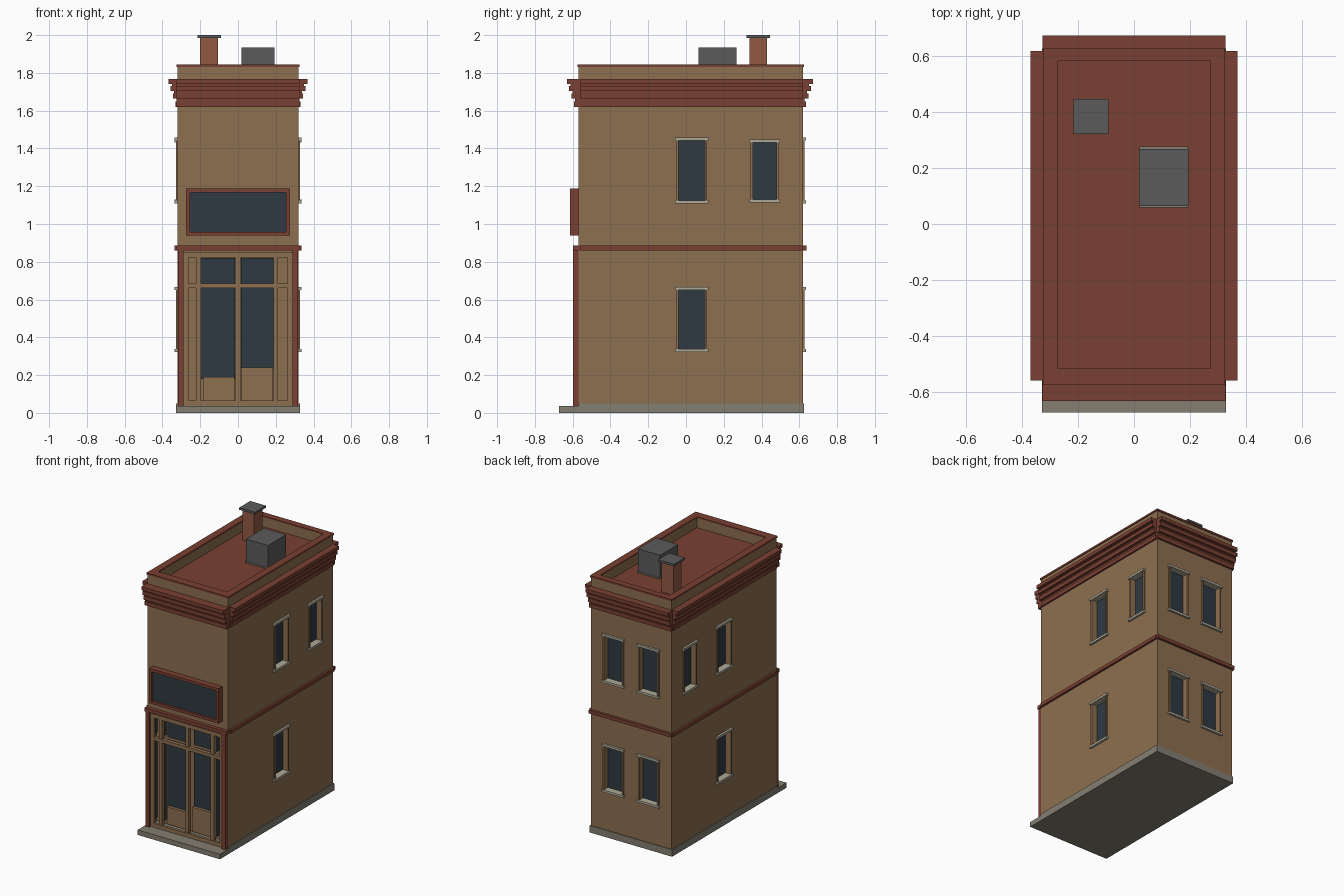
import bpy, bmesh

if "Cube" in bpy.data.objects:
    bpy.data.objects.remove(bpy.data.objects["Cube"])

def material(name, rgb):
    m = bpy.data.materials.new(name)
    m.diffuse_color = (*rgb, 1)
    m.use_nodes = True
    m.node_tree.nodes["Principled BSDF"].inputs["Base Color"].default_value = m.diffuse_color
    return m

TAN = material("tan_wall", (0.27, 0.16, 0.08))
RED = material("red_trim", (0.195, 0.052, 0.033))
GLASS = material("dark_glass", (0.027, 0.042, 0.053))
ROOF = material("roof_grey", (0.105, 0.105, 0.105))
STONE = material("base_stone", (0.23, 0.21, 0.165))
PALE = material("pale_stone", (0.43, 0.40, 0.31))
BRICK = material("chimney_brick", (0.28, 0.10, 0.055))

def boxes(name, mat, *spans):
    """One object from boxes given as (x0, x1, y0, y1, z0, z1)."""
    bm = bmesh.new()
    for x0, x1, y0, y1, z0, z1 in spans:
        made = bmesh.ops.create_cube(bm, size=1)
        for v in made["verts"]:
            v.co = ((x0 + x1) / 2 + v.co.x * (x1 - x0),
                    (y0 + y1) / 2 + v.co.y * (y1 - y0),
                    (z0 + z1) / 2 + v.co.z * (z1 - z0))
    mesh = bpy.data.meshes.new(name)
    bm.to_mesh(mesh)
    bm.free()
    mesh.materials.append(mat)
    ob = bpy.data.objects.new(name, mesh)
    bpy.context.collection.objects.link(ob)
    return ob

def frame(x0, x1, y0, y1, z0, z1, w):
    """Four bars around a rectangle facing the front."""
    return [(x0, x1, y0, y1, z0, z0 + w), (x0, x1, y0, y1, z1 - w, z1),
            (x0, x0 + w, y0, y1, z0 + w, z1 - w), (x1 - w, x1, y0, y1, z0 + w, z1 - w)]

W, F, B = 0.32, -0.57, 0.62   # half width, front and back of the walls

# Windows: wall side, centre along the wall, half width, bottom, top
windows = []
for side in ("right", "left"):
    windows += [(side, 0.03, 0.07, 0.335, 0.655), (side, 0.03, 0.07, 1.12, 1.445),
                (side, 0.417, 0.063, 1.125, 1.435)]
for x in (-0.14, 0.14):
    windows += [("back", x, 0.07, 0.335, 0.655), ("back", x, 0.07, 1.12, 1.445)]

def on_wall(side, a0, a1, d0, d1, z0, z1):
    """Box on a wall: a along the wall, d outwards from its face."""
    if side == "right":
        return (W + d0, W + d1, a0, a1, z0, z1)
    if side == "left":
        return (-W - d1, -W - d0, a0, a1, z0, z1)
    return (a0, a1, B + d0, B + d1, z0, z1)

holes, panes, jambs, ledges = [], [], [], []
for s, c, h, z0, z1 in windows:
    holes.append(on_wall(s, c - h, c + h, -0.04, 0.03, z0, z1))
    panes.append(on_wall(s, c - h, c + h, -0.041, -0.034, z0, z1))
    for a in (c - h - 0.012, c + h):
        jambs.append(on_wall(s, a, a + 0.012, -0.03, 0.008, z0, z1))
    for z in (z0 - 0.012, z1 - 0.004):
        ledges.append(on_wall(s, c - h - 0.018, c + h + 0.018, -0.035, 0.015, z, z + 0.016))

# Walls with window, shopfront and roof recesses
walls = boxes("walls", TAN, (-W, W, F, B, 0.02, 1.835))
cutters = boxes("recess_cutter", TAN, *holes,
                (-0.29, 0.29, F - 0.05, -0.51, 0.04, 0.85),
                (-0.273, 0.273, -0.515, 0.58, 1.73, 1.9))
cutters.hide_render = True
cutters.hide_viewport = True
cut = walls.modifiers.new("recesses", 'BOOLEAN')
cut.operation = 'DIFFERENCE'
cut.solver = 'EXACT'
cut.object = cutters

boxes("window_panes", GLASS, *panes)
boxes("window_jambs", TAN, *jambs)
boxes("window_sills_and_lintels", PALE, *ledges)

# Ground slab and front step
boxes("base", STONE, (-0.327, 0.327, F + 0.002, B + 0.005, 0, 0.05))
boxes("front_step", STONE, (-0.327, 0.327, -0.672, -0.5, 0, 0.036))

# Trim bands with notched corners
def band(over, z0, z1):
    return [(-W - over, W + over, F + 0.012, B - 0.003, z0, z1),
            (-W - 0.006, W + 0.006, F - over - 0.012, B + over + 0.003, z0, z1)]

boxes("belt_course", RED, *band(0.015, 0.86, 0.885))
cornice = []
for over, z0, z1 in ((0.012, 1.62, 1.648), (0.025, 1.664, 1.692),
                     (0.038, 1.705, 1.73), (0.049, 1.742, 1.767)):
    cornice += band(over, z0, z1)
    if z0 > 1.63:
        cornice += band(over - 0.02, z0 - 0.018, z0 + 0.001)
boxes("cornice", RED, *cornice)

# Parapet coping
boxes("parapet_coping", RED,
      (-0.325, -0.273, F - 0.004, B + 0.006, 1.832, 1.845),
      (0.273, 0.325, F - 0.004, B + 0.006, 1.832, 1.845),
      (-0.273, 0.273, F - 0.004, -0.515, 1.832, 1.845),
      (-0.273, 0.273, 0.58, B + 0.006, 1.832, 1.845))

# Roof deck, hatch and chimney
boxes("roof_deck", ROOF, (-0.273, 0.273, -0.515, 0.58, 1.725, 1.735))
boxes("roof_hatch_curb", STONE, (0.02, 0.192, 0.058, 0.277, 1.73, 1.775))
boxes("roof_hatch", ROOF, (0.018, 0.194, 0.065, 0.268, 1.775, 1.935))
boxes("chimney_stack", BRICK, (-0.2, -0.107, 0.335, 0.428, 1.73, 1.985))
boxes("chimney_cap", ROOF, (-0.215, -0.09, 0.32, 0.445, 1.985, 2.0))

# Sign board
boxes("sign_frame", RED, *frame(-0.275, 0.275, -0.615, F, 0.938, 1.188, 0.02))
boxes("sign_panel", GLASS, (-0.256, 0.256, -0.6, F, 0.957, 1.169))

# Shopfront outer posts
boxes("shopfront_posts", RED, *[(x, x + 0.03, -0.597, F + 0.005, 0.036, 0.86)
                                for x in (-0.318, 0.288)])

# Shopfront framing
bars = frame(-0.289, 0.289, -0.582, -0.562, 0.037, 0.85, 0.028)
bars.append((-0.289, 0.289, -0.582, -0.555, 0.66, 0.684))
for x in (-0.21, 0.0, 0.2):
    bars.append((x - 0.013, x + 0.013, -0.578, -0.552, 0.05, 0.84))
boxes("shopfront_frame", TAN, *bars)

# Doors, transom lights and side panes
boxes("door_panels", TAN, (-0.185, -0.018, -0.54, -0.51, 0.065, 0.19),
      (0.015, 0.185, -0.54, -0.51, 0.065, 0.24))
boxes("door_glass", GLASS, (-0.197, -0.015, -0.518, -0.509, 0.18, 0.66),
      (0.015, 0.187, -0.518, -0.509, 0.23, 0.66))
boxes("transom_glass", GLASS, (-0.197, -0.015, -0.518, -0.509, 0.68, 0.82),
      (0.015, 0.187, -0.518, -0.509, 0.68, 0.82))
boxes("side_panes", GLASS, *[(x - 0.003, x + 0.003, -0.556, -0.511, z0, z1)
                             for x in (-0.286, -0.214, 0.206, 0.286)
                             for z0, z1 in ((0.08, 0.65), (0.69, 0.815))])
